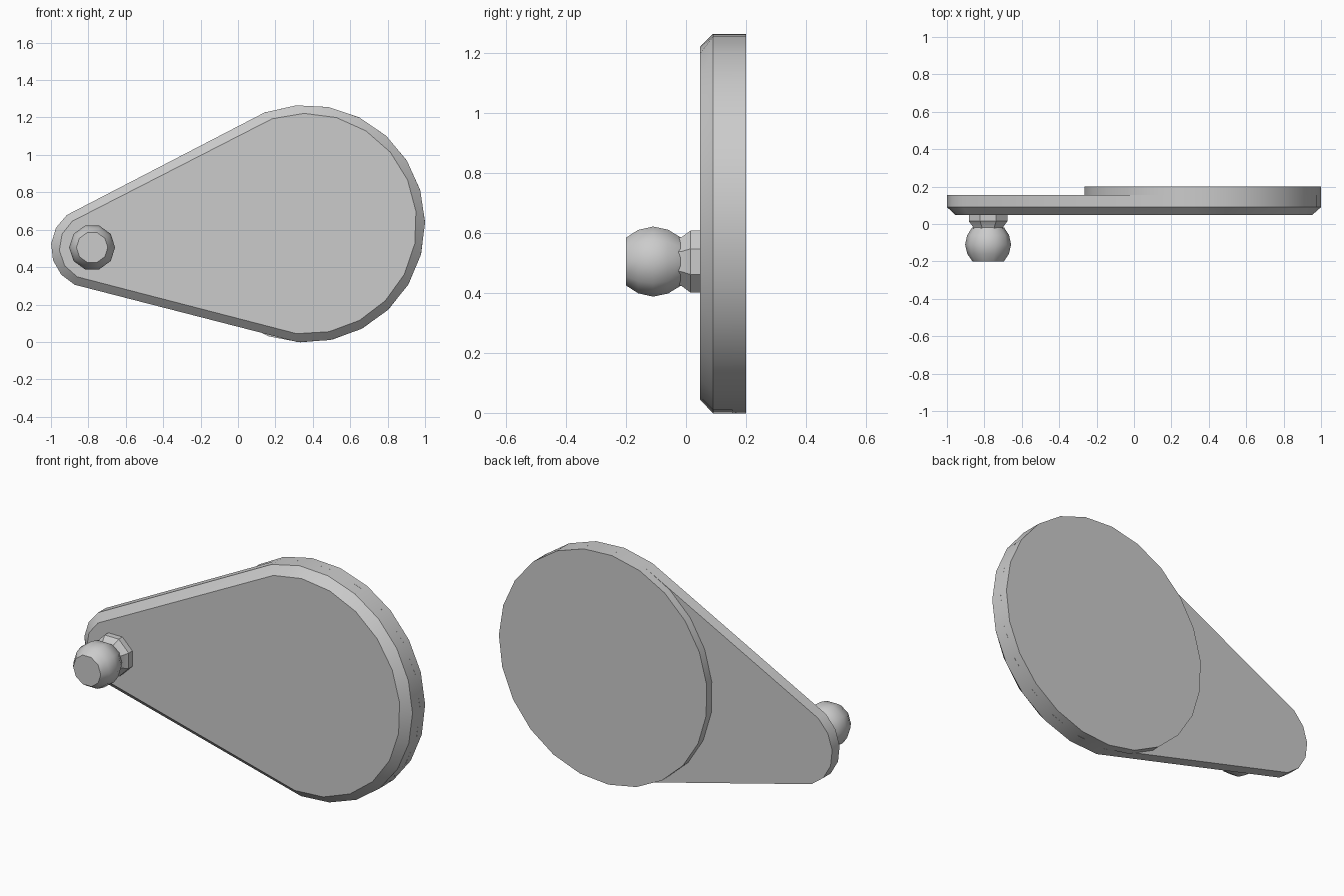
import bpy
import bmesh
from math import sin, cos, radians

cube = bpy.data.objects.get("Cube")
if cube:
    bpy.data.objects.remove(cube)

GREY = (0.6, 0.6, 0.6, 1.0)
grey = bpy.data.materials.new("plain grey")
grey.use_nodes = True
grey.diffuse_color = GREY
grey.node_tree.nodes["Principled BSDF"].inputs["Base Color"].default_value = GREY

BIG = (0.365, 0.632)     # centre of the broad end (x, z)
SMALL = (-0.78, 0.505)   # centre of the narrow end


def arc(centre, radius, start, end, steps):
    """Points (x, z) along an arc, both ends included."""
    angles = [radians(start + (end - start) * i / steps) for i in range(steps + 1)]
    return [(centre[0] + radius * cos(a), centre[1] + radius * sin(a)) for a in angles]


def finish(name, bm, angle):
    bmesh.ops.recalc_face_normals(bm, faces=bm.faces)
    mesh = bpy.data.meshes.new(name)
    bm.to_mesh(mesh)
    bm.free()
    mesh.materials.append(grey)
    obj = bpy.data.objects.new(name, mesh)
    bpy.context.collection.objects.link(obj)
    bpy.ops.object.select_all(action="DESELECT")
    obj.select_set(True)
    bpy.context.view_layer.objects.active = obj
    bpy.ops.object.shade_smooth_by_angle(angle=radians(angle))


def turned(name, centre, profile, sides, angle, turn=0.0):
    """Solid of revolution about the y axis from (y, radius) pairs."""
    bm = bmesh.new()
    rings = []
    for y, radius in profile:
        points = arc(centre, radius, turn, turn + 360, sides)[:-1]
        rings.append([bm.verts.new((x, y, z)) for x, z in points])
    for a, b in zip(rings, rings[1:]):
        for i in range(sides):
            j = (i + 1) % sides
            bm.faces.new((a[i], a[j], b[j], b[i]))
    bm.faces.new(rings[0])
    bm.faces.new(rings[-1])
    finish(name, bm, angle)


# Teardrop plate with a bevelled front edge
outer = arc(BIG, 0.635, 110.6, -94, 13) + arc(SMALL, 0.22, 245, 128, 5)
inner = arc(BIG, 0.59, 108, -95, 12) + arc(SMALL, 0.176, 243, 127, 4)
bm = bmesh.new()
for outline, y in ((inner, 0.047), (outer, 0.09), (outer, 0.155)):
    for x, z in outline:
        bm.verts.new((x, y, z))
bmesh.ops.convex_hull(bm, input=bm.verts)
bmesh.ops.dissolve_limit(bm, angle_limit=radians(1), verts=bm.verts, edges=bm.edges)
finish("teardrop_plate", bm, 30)

# Raised round back
turned("back_disc", BIG, [(0.155, 0.635), (0.2, 0.635)], 23, 30, turn=1)

# Stud collar and ball on the narrow end
turned("stud_collar", SMALL,
       [(-0.03, 0.085), (-0.015, 0.088), (0.015, 0.112), (0.05, 0.112)], 8, 30, turn=22.5)
turned("stud_ball", SMALL,
       [(-0.2, 0.084), (-0.16, 0.111), (-0.11, 0.123), (-0.06, 0.112), (-0.018, 0.085)],
       10, 40)
